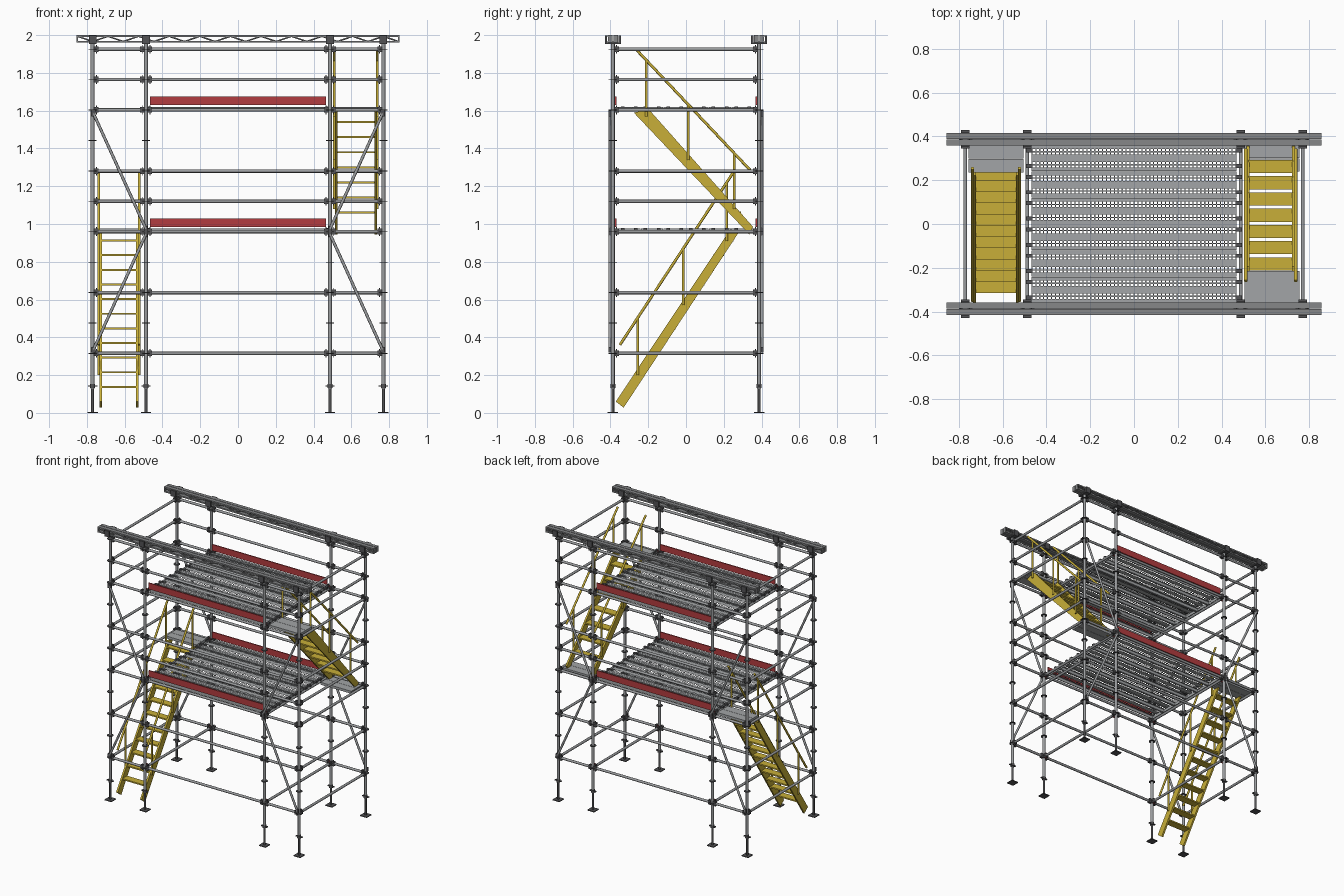
import bpy, bmesh, math
from mathutils import Vector, Matrix

if "Cube" in bpy.data.objects:
    bpy.data.objects.remove(bpy.data.objects["Cube"])


def material(name, rgb):
    m = bpy.data.materials.new(name)
    m.diffuse_color = (*rgb, 1)
    m.use_nodes = True
    m.node_tree.nodes["Principled BSDF"].inputs["Base Color"].default_value = m.diffuse_color
    return m


STEEL = material("galvanised_steel", (0.33, 0.34, 0.35))
DECK = material("deck_grey", (0.36, 0.375, 0.385))
DARK = material("dark_fittings", (0.085, 0.085, 0.09))
GIRDER = material("girder_grey", (0.24, 0.245, 0.25))
RED = material("toe_board_red", (0.45, 0.045, 0.05))
YELLOW = material("stair_yellow", (0.58, 0.43, 0.04))

parts = {}


def part(name, mat):
    if name not in parts:
        parts[name] = (bmesh.new(), mat)
    return parts[name][0]


def tube(bm, a, b, r, seg=10):
    a, b = Vector(a), Vector(b)
    d = b - a
    rot = d.to_track_quat('Z', 'Y').to_matrix().to_4x4()
    bmesh.ops.create_cone(bm, cap_ends=True, segments=seg, radius1=r, radius2=r,
                          depth=d.length, matrix=Matrix.Translation((a + b) / 2) @ rot)


def box(bm, x0, x1, y0, y1, z0, z1):
    m = Matrix.Translation(((x0 + x1) / 2, (y0 + y1) / 2, (z0 + z1) / 2))
    bmesh.ops.create_cube(bm, size=1, matrix=m @ Matrix.Diagonal((x1 - x0, y1 - y0, z1 - z0, 1)))


def cbox(bm, c, sx, sy, sz):
    box(bm, c[0] - sx / 2, c[0] + sx / 2, c[1] - sy / 2, c[1] + sy / 2, c[2] - sz / 2, c[2] + sz / 2)


def side_profile(bm, pts, x0, x1):
    # extrude a (y, z) outline along x
    f = bm.faces.new([bm.verts.new((x0, y, z)) for y, z in pts])
    ext = bmesh.ops.extrude_face_region(bm, geom=[f])
    bmesh.ops.translate(bm, vec=(x1 - x0, 0, 0),
                        verts=[v for v in ext["geom"] if isinstance(v, bmesh.types.BMVert)])


XO, XI, Y = 0.77, 0.487, 0.387
XS = (-XO, -XI, XI, XO)
LEVELS = (0.315, 0.637, 0.96, 1.12, 1.28, 1.604, 1.765, 1.925)
DECKS = (0.975, 1.62)

# standards with screw jacks, base plates and rosettes
posts = part("standards", STEEL)
jacks = part("screw_jacks", DARK)
rosettes = part("rosettes", DARK)
for x in XS:
    for y in (-Y, Y):
        tube(posts, (x, y, 0.13), (x, y, 1.965), 0.010, 12)
        tube(jacks, (x, y, 0), (x, y, 0.14), 0.0075)
        cbox(jacks, (x, y, 0.003), 0.055, 0.055, 0.006)
        cbox(jacks, (x, y, 0.142), 0.05, 0.012, 0.007)
        tube(jacks, (x, y, 0.132), (x, y, 0.152), 0.014)
        for i in range(11):
            z = 0.315 + i * 0.161
            tube(rosettes, (x, y, z - 0.002), (x, y, z + 0.002), 0.022, 12)

# ledgers with wedge heads at both ends
ledgers = part("ledgers", STEEL)
heads = part("wedge_heads", DARK)
wedges = part("wedges", RED)


def ledger(a, b):
    a, b = Vector(a), Vector(b)
    d = (b - a).normalized()
    tube(ledgers, a + d * 0.02, b - d * 0.02, 0.009)
    for p in (a + d * 0.02, b - d * 0.02):
        cbox(heads, p, 0.024 if abs(d.x) > 0.5 else 0.018, 0.024 if abs(d.y) > 0.5 else 0.018, 0.03)
        cbox(wedges if abs(p.x) < 0.49 and abs(d.x) < 0.5 else heads, p, 0.005, 0.005, 0.046)


for z in LEVELS:
    for y in (-Y, Y):
        for x0, x1 in zip(XS, XS[1:]):
            ledger((x0, y, z), (x1, y, z))
    for x in (-XO, XO):
        ledger((x, -Y, z), (x, Y, z))
for z in (0.315, 0.96, 1.604):
    for x in (-XI, XI):
        ledger((x, -Y, z), (x, Y, z))

# diagonal braces on the stair bays
braces = part("diagonal_braces", STEEL)
for sx in (-1, 1):
    for y in (-0.403, 0.403):
        for z in (0.335, 1.585):
            zi = 0.945 if z < 1 else 0.975
            tube(braces, (sx * 0.765, y, z), (sx * 0.488, y, zi), 0.008)
            cbox(heads, (sx * 0.765, y, z), 0.02, 0.014, 0.03)
            cbox(heads, (sx * 0.488, y, zi), 0.02, 0.014, 0.03)

# perforated deck planks, edge channels and end claws
planks = part("deck_planks", DECK)
claws = part("deck_claws", DARK)
W, COLS, ROWS = 0.118, 52, 8
for z in DECKS:
    for i in range(6):
        yc = (i - 2.5) * 0.12
        m = Matrix.Translation((0, yc, z)) @ Matrix.Diagonal((0.932, W, 1, 1))
        grid = bmesh.ops.create_grid(planks, x_segments=COLS, y_segments=ROWS, size=0.5, matrix=m)
        faces = {f for v in grid["verts"] for f in v.link_faces}
        holes = [f for f in faces
                 if int((f.calc_center_median().y - yc + W / 2) / W * ROWS) in (1, 2, 5, 6)]
        bmesh.ops.inset_individual(planks, faces=holes, thickness=0.0036)
        bmesh.ops.delete(planks, geom=holes, context='FACES_ONLY')
        for s in (-1, 1):
            y = yc + s * (W / 2 - 0.003)
            box(planks, -0.466, 0.466, y - 0.003, y + 0.003, z - 0.02, z)
            box(planks, s * 0.466 - 0.002, s * 0.466 + 0.002, yc - W / 2, yc + W / 2, z - 0.02, z)
            for t in (-0.035, 0.035):
                cbox(claws, (s * 0.478, yc + t, z - 0.003), 0.028, 0.018, 0.012)

# toe boards
boards = part("toe_boards", RED)
for z in DECKS:
    for y in (-0.371, 0.371):
        box(boards, -0.467, 0.467, y - 0.004, y + 0.004, z + 0.009, z + 0.055)

# stair landings
land = part("landings", DECK)
for x0, x1, y0, y1, z in ((-0.755, -0.505, 0.235, 0.36, 0.975),
                          (0.505, 0.755, 0.24, 0.36, 0.968),
                          (0.505, 0.755, -0.36, -0.215, 1.62)):
    ym = (y0 + y1) / 2
    for a, b in ((y0, ym - 0.001), (ym + 0.001, y1)):
        box(land, x0, x1, a, b, z - 0.018, z)


# stairs: stringers, treads and handrails
def stair(name, x0, x1, outline, treads, rail, uprights):
    bm = part(name + "_stair", YELLOW)
    hr = part(name + "_handrails", YELLOW)
    side_profile(bm, outline, x0, x0 + 0.013)
    side_profile(bm, outline, x1 - 0.013, x1)
    for y, z, depth in treads:
        box(bm, x0 + 0.01, x1 - 0.01, y - depth / 2, y + depth / 2, z - 0.005, z + 0.005)
    (ya, za), (yb, zb) = rail
    for x in (x0 - 0.003, x1 + 0.003):
        tube(hr, (x, ya, za), (x, yb, zb), 0.0075)
        for y, z in uprights:
            tube(hr, (x, y, z), (x, y, za + (zb - za) * (y - ya) / (yb - ya)), 0.007)


low = [(-0.35 + (z - 0.045) * 0.663, z, 0.054) for z in (0.06 + 0.0775 * i for i in range(1, 12))]
high = [(0.35 - (z - 0.965) * 0.925, z, 0.06) for z in (1.06 + 0.08 * i for i in range(7))]
stair("lower", -0.734, -0.526, [(-0.372, 0.06), (-0.33, 0.028), (0.277, 0.952), (0.222, 0.952)],
      low, ((-0.35, 0.36), (0.255, 1.28)), ((-0.255, 0.2), (-0.015, 0.57), (0.215, 0.91)))
stair("upper", 0.513, 0.735, [(-0.277, 1.59), (-0.195, 1.605), (0.355, 0.985), (0.335, 0.945)],
      high, ((-0.26, 1.92), (0.34, 1.285)), ((-0.21, 1.57), (0.012, 1.34), (0.255, 1.08)))

# twin lattice girders along the top, clamped to the standards
gird = part("top_girders", GIRDER)
clamps = part("girder_clamps", DARK)
N = 21
step = 1.70 / N
for s in (-1, 1):
    for o in (-0.015, 0.015):
        y = s * Y + o
        for z in (1.965, 1.995):
            box(gird, -0.855, 0.855, y - 0.013, y + 0.013, z - 0.005, z + 0.005)
        for x in (-0.851, 0.851):
            box(gird, x - 0.004, x + 0.004, y - 0.012, y + 0.012, 1.962, 1.998)
        for i in range(N):
            za, zb = (1.966, 1.994) if i % 2 else (1.994, 1.966)
            for t in (-0.008, 0.008):
                tube(gird, (-0.85 + i * step, y + t, za), (-0.85 + (i + 1) * step, y + t, zb), 0.004, 6)
    for x in XS:
        box(clamps, x - 0.02, x + 0.02, s * Y - 0.042, s * Y + 0.042, 1.954, 1.96)
        for o in (-0.036, 0.036):
            box(clamps, x - 0.02, x + 0.02, s * Y + o - 0.006, s * Y + o + 0.006, 1.958, 1.998)

# turn every collected part into an object
for name, (bm, mat) in parts.items():
    if name != "deck_planks":
        bmesh.ops.recalc_face_normals(bm, faces=bm.faces[:])
    me = bpy.data.meshes.new(name)
    bm.to_mesh(me)
    bm.free()
    me.materials.append(mat)
    me.polygons.foreach_set("use_smooth", [True] * len(me.polygons))
    me.set_sharp_from_angle(angle=math.radians(61 if "girder" in name else 40))
    bpy.context.collection.objects.link(bpy.data.objects.new(name, me))
